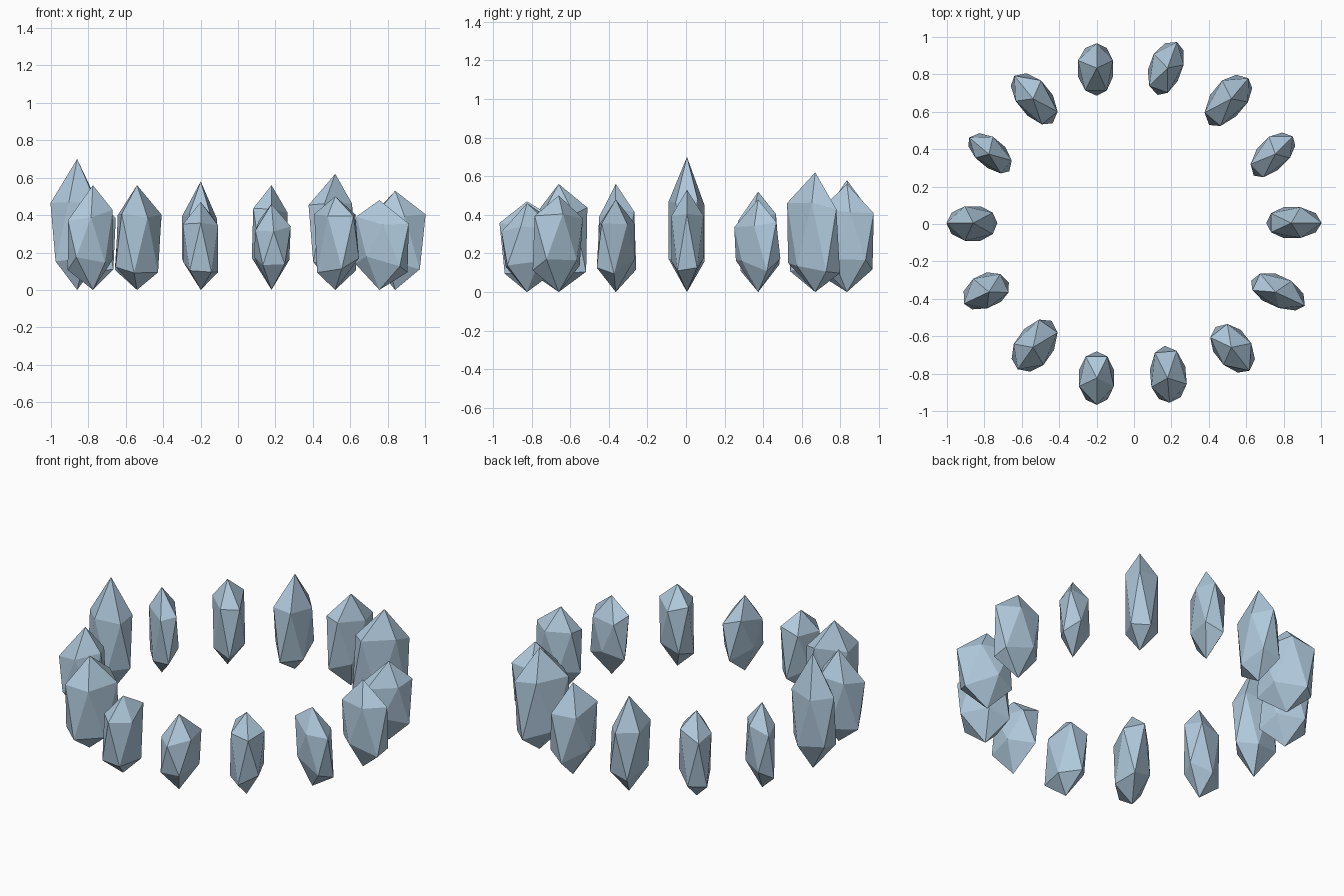
import bpy, bmesh, math, random
from mathutils import Vector

if "Cube" in bpy.data.objects:
    bpy.data.objects.remove(bpy.data.objects["Cube"])

random.seed(4)
RING_RADIUS = 0.85
RING_CENTRE = Vector((-0.01, 0.005, 0))

# height, shoulder height, yaw, reach out / in / left / right of the stone's axis
STONES = [
    (0.53, 0.42,   0, 0.16, 0.13, 0.085, 0.08),
    (0.48, 0.36,  45, 0.13, 0.16, 0.09, 0.07),
    (0.62, 0.44,  50, 0.14, 0.18, 0.10, 0.08),
    (0.56, 0.41,  70, 0.145, 0.15, 0.095, 0.075),
    (0.58, 0.40,  90, 0.13, 0.145, 0.10, 0.087),
    (0.52, 0.40, 129, 0.155, 0.165, 0.08, 0.095),
    (0.52, 0.38, 140, 0.135, 0.14, 0.062, 0.085),
    (0.70, 0.48, 180, 0.14, 0.127, 0.095, 0.09),
    (0.56, 0.40, 205, 0.145, 0.115, 0.075, 0.10),
    (0.56, 0.41, 235, 0.14, 0.17, 0.10, 0.095),
    (0.47, 0.37, 270, 0.14, 0.14, 0.092, 0.095),
    (0.46, 0.34, 275, 0.13, 0.17, 0.10, 0.09),
    (0.50, 0.41, 308, 0.155, 0.135, 0.098, 0.09),
    (0.48, 0.37, 335, 0.17, 0.14, 0.09, 0.07),
]

stone_mat = bpy.data.materials.new("blue_stone")
stone_mat.diffuse_color = (0.43, 0.58, 0.71, 1)
stone_mat.use_nodes = True
stone_mat.node_tree.nodes["Principled BSDF"].inputs["Base Color"].default_value = stone_mat.diffuse_color


def ring(bm, z, jitter, start, yaw, out, inn, left, right):
    """Five points on a lopsided oval, each at a slightly uneven height."""
    verts = []
    for i in range(5):
        a = start + i * math.tau / 5
        c, s = math.cos(a), math.sin(a)
        x = c * (out if c > 0 else inn) * 1.02
        y = s * (left if s > 0 else right) * 1.05
        cy, sy = math.cos(yaw), math.sin(yaw)
        verts.append(bm.verts.new((x * cy - y * sy, x * sy + y * cy,
                                   z + random.uniform(-jitter, jitter))))
    return verts


def make_stone(name, location, height, shoulder, yaw, *reach):
    bm = bmesh.new()
    yaw = math.radians(yaw)
    top = bm.verts.new((0, 0, height))
    bottom = bm.verts.new((0, 0, 0))
    upper = ring(bm, shoulder, 0.03, 0, yaw, *reach)
    lower = ring(bm, 0.135, 0.045, math.pi / 5, yaw, *reach)
    for i in range(5):
        j = (i + 1) % 5
        bm.faces.new((top, upper[i], upper[j]))
        bm.faces.new((upper[i], lower[i], upper[j]))
        bm.faces.new((upper[j], lower[i], lower[j]))
        bm.faces.new((bottom, lower[j], lower[i]))
    bmesh.ops.recalc_face_normals(bm, faces=bm.faces)
    mesh = bpy.data.meshes.new(name)
    bm.to_mesh(mesh)
    bm.free()
    mesh.materials.append(stone_mat)
    obj = bpy.data.objects.new(name, mesh)
    obj.location = location
    bpy.context.collection.objects.link(obj)


# Circle of standing stones
for k, stone in enumerate(STONES):
    a = k * math.tau / len(STONES)
    spot = RING_CENTRE + RING_RADIUS * Vector((math.cos(a), math.sin(a), 0))
    make_stone(f"standing_stone_{k + 1}", spot, *stone)
